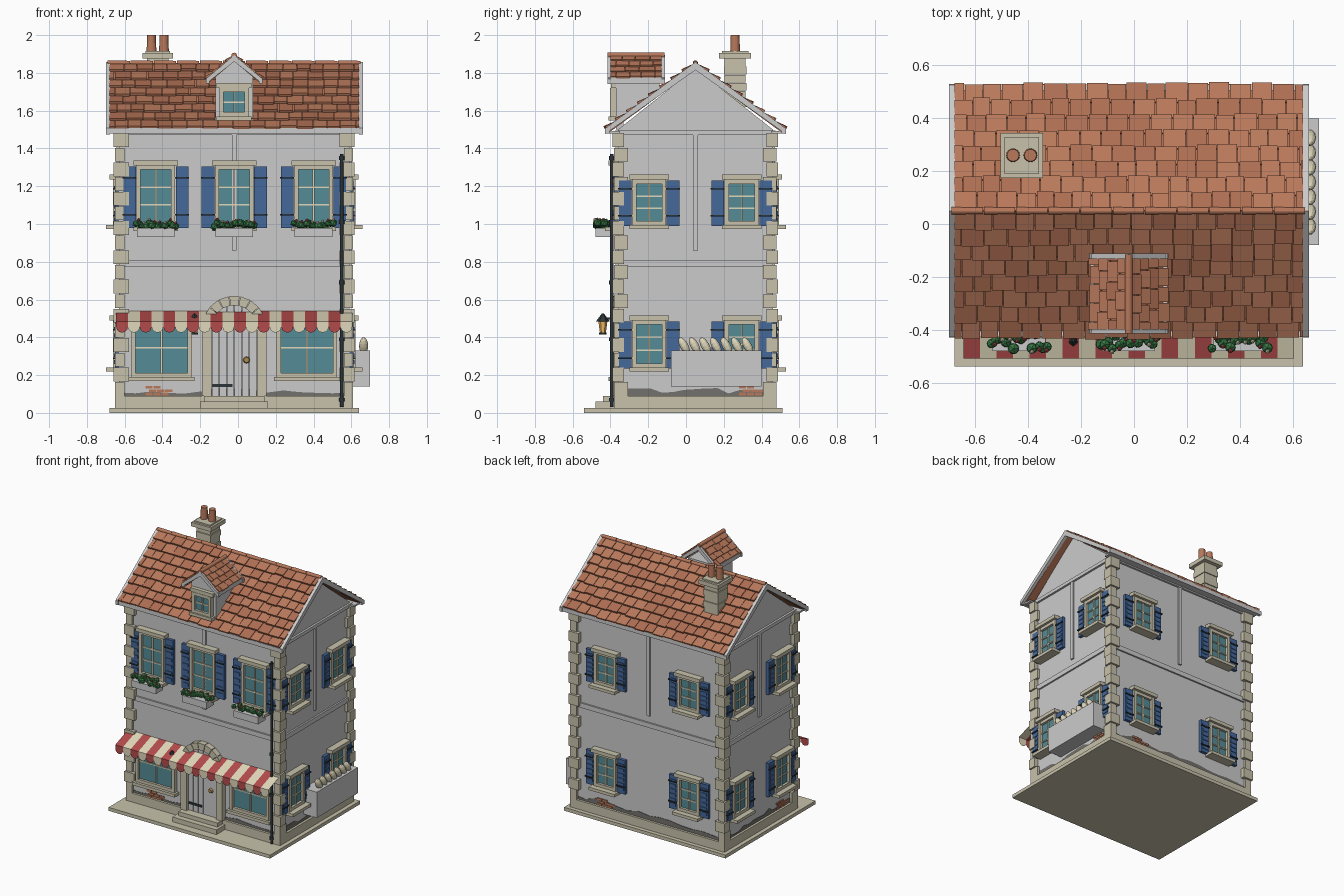
import bpy, bmesh, random
from math import pi, sin, cos, sqrt
from mathutils import Matrix, Vector

if "Cube" in bpy.data.objects:
    bpy.data.objects.remove(bpy.data.objects["Cube"])
random.seed(4)

CX, CY, HX, HY = -0.02, 0.05, 0.61, 0.41        # house centre and half sizes
T, R, I = Matrix.Translation, Matrix.Rotation, Matrix.Identity(4)
COL = dict(stone=(.58, .54, .41), tile=(.48, .19, .105), tile2=(.42, .155, .085), blue=(.06, .14, .33),
           glass=(.09, .26, .31), dark=(.025, .035, .04), green=(.04, .19, .06), red=(.45, .07, .07),
           cream=(.75, .69, .5), dirt=(.17, .165, .15), glow=(.9, .5, .12), brass=(.4, .26, .08))
parts = {}


def get(name, col=None):
    return parts.setdefault(name, (bmesh.new(), col))[0]


def prism(name, col, M, pts, y0, y1):
    """Extrude an x/z outline between two y values."""
    bm = get(name, col)
    a = [bm.verts.new(M @ Vector((x, y0, z))) for x, z in pts]
    b = [bm.verts.new(M @ Vector((x, y1, z))) for x, z in pts]
    bm.faces.new(a)
    bm.faces.new(b[::-1])
    for i in range(len(a)):
        j = (i + 1) % len(a)
        bm.faces.new((a[j], a[i], b[i], b[j]))


def box(name, col, M, x0, x1, y0, y1, z0, z1):
    prism(name, col, M, [(x0, z0), (x1, z0), (x1, z1), (x0, z1)], y0, y1)


def cyl(name, col, p, q, r, r2=None, n=12):
    p, q = Vector(p), Vector(q)
    m = T((p + q) / 2) @ (q - p).to_track_quat('Z', 'Y').to_matrix().to_4x4()
    bmesh.ops.create_cone(get(name, col), cap_ends=True, segments=n, radius1=r,
                          radius2=r if r2 is None else r2, depth=(q - p).length, matrix=m)


def ball(name, col, p, r):
    bmesh.ops.create_icosphere(get(name, col), subdivisions=1, radius=r, matrix=T(p))


def wall(deg, d):
    """Frame on a wall: x along it, -y outward, y=0 on its face."""
    return T((CX, CY, 0)) @ R(deg * pi / 180, 4, 'Z') @ T((0, -d, 0))


def window(M, u, z0, z1, w, shutters=True, cols=2, rows=3, sill=.07):
    h, f = w / 2, .022
    box("window_glass", 'glass', M, u - h + f, u + h - f, -.012, .01, z0 + f, z1 - f)
    for s in (-1, 1):
        x = sorted((u + s * h, u + s * (h - f)))
        box("window_surrounds", 'stone', M, *x, -.032, .01, z0, z1)
        if shutters:
            x = sorted((u + s * (h + .003), u + s * (h + .07)))
            box("shutters", 'blue', M, *x, -.022, .005, z0 - .005, z1 - .005)
            for k in range(6):                       # raised louvre slats
                zz = z0 + .02 + k * (z1 - z0 - .04) / 6
                box("shutters", 'blue', M, x[0] + .01, x[1] - .01, -.027, -.02, zz, zz + .02)
            for t in (.2, .8):
                zz = z0 + t * (z1 - z0)
                box("shutter_straps", 'dark', M, x[0] - .004, x[1] + .004, -.031, -.02, zz - .004, zz + .004)
    box("window_surrounds", 'stone', M, u - h, u + h, -.03, .01, z0, z0 + f)
    box("window_surrounds", 'stone', M, u - h, u + h, -.03, .01, z1 - f, z1)
    box("window_sills", 'stone', M, u - h - .015, u + h + .015, -sill, .01, z0 - .022, z0)
    box("window_lintels", 'stone', M, u - h - .015, u + h + .015, -sill * .7, .01, z1, z1 + .026)
    for k in range(1, cols):
        x = u - h + f + k * (w - 2 * f) / cols
        box("window_bars", 'cream', M, x - .005, x + .005, -.02, 0, z0 + f, z1 - f)
    for k in range(1, rows):
        z = z0 + f + k * (z1 - z0 - 2 * f) / rows
        box("window_bars", 'cream', M, u - h + f, u + h - f, -.019, 0, z - .004, z + .004)


def slope(origin, along, down, length, run, rows, tw, name):
    """Staggered tiles; along = ridge direction, down = fall line."""
    a, d = Vector(along), Vector(down).normalized()
    n = a.cross(d)
    if n.z < 0:
        n = -n
    M = Matrix.Translation(origin) @ Matrix((a, n, d)).transposed().to_4x4()
    box(name + "_deck", 'tile2', M, -length / 2, length / 2, -.018, 0, 0, run)
    p = run / rows
    for r in range(rows):
        x = -length / 2 - (tw / 2 if r % 2 else 0)
        while x < length / 2 - .004:
            w = tw * random.uniform(.85, 1.15)
            x0, x1 = max(x, -length / 2), min(x + w - .003, length / 2)
            if x1 - x0 > .008:
                end = (r + 1) * p + random.uniform(-.004, .006)
                tilt = M @ T((0, 0, r * p)) @ R(-.19 + random.uniform(-.03, .03), 4, 'X')
                box(name + random.choice(("_tiles", "_tiles", "_tiles_dark")), None, tilt,
                    x0, x1, -.004, .010, -.004, end - r * p)
            x += w


for nm in ("roof", "dormer_roof"):
    get(nm + "_tiles", 'tile')
    get(nm + "_tiles_dark", 'tile2')

# base slab, plinth, doorsteps
box("base_slab", 'stone', I, -.68, .64, -.54, .51, 0, .025)
box("plinth", 'stone', I, CX - HX - .02, CX + HX + .02, CY - HY - .02, CY + HY + .02, .025, .09)
box("door_steps", 'stone', I, -.20, .16, -.48, -.36, .025, .06)
box("door_steps", 'stone', I, -.18, .14, -.44, -.36, .06, .09)

# walls with gables, as a profile extruded across the width
prism("walls", None, T((CX, CY, 0)) @ R(pi / 2, 4, 'Z'),
      [(-HY, .05), (HY, .05), (HY, 1.50), (0, 1.825), (-HY, 1.50)], -HX, HX)

# bands, studs, dirt and exposed bricks on every wall
walls = [(wall(0, HY), HX), (wall(90, HX), HY), (wall(180, HY), HX), (wall(-90, HX), HY)]
for k, (M, h) in enumerate(walls):
    box("floor_bands", None, M, -h, h, -.012, .01, .775, .81)
    box("cornice_bands", None, M, -h - .01, h + .01, -.015, .01, 1.47, 1.495)
    box("wall_studs", None, M, -.013, .013, -.012, .01, .86, 1.475)
    pts = [(h, .085), (-h, .085)]
    pts += [(-h + 2 * h * i / 14, random.uniform(.10, .135)) for i in range(15)]
    if k == 0:                                        # leave the doorway clear
        pts = [(min(x, h), z) for x, z in pts]
    prism("damp_stain", 'dirt', M, pts, -.003, .005)
    b0 = (-.47, .23, -.42, .2)[k]
    for r in range(3):
        for c in range(3 - (r == 2)):
            x = b0 + c * .042 + (r % 2) * .02
            box("bare_bricks", 'tile', M, x, x + .038, -.007, .005, .092 + r * .018, .107 + r * .018)

# corner quoins, alternating long and short
for sx in (-1, 1):
    for sy in (-1, 1):
        for i in range(18):
            lx, ly = (.065, .045) if i % 2 else (.042, .065)
            o = .028 if i % 2 else .02
            x = sorted((CX + sx * (HX + o), CX + sx * (HX - lx + .012)))
            y = sorted((CY + sy * (HY + o), CY + sy * (HY - ly + .012)))
            box("quoins", 'stone', I, *x, *y, .09 + i * .0775, .09 + i * .0775 + .073)

# windows
F = walls[0][0]
for u in (-.415, 0, .42):
    window(F, u, .985, 1.31, .205)
    box("flower_boxes", None, F, u - .10, u + .10, -.12, -.035, .93, .98)
    for i in range(16):
        p = F @ Vector((u - .105 + .014 * i, -.085 + random.uniform(-.028, .028), .995 + random.uniform(-.008, .012)))
        ball("flower_leaves", 'green', p, random.uniform(.018, .024))
        if i % 2:
            c = random.choice(('red', 'cream', 'red'))
            ball("flowers_" + c, c, p + Vector((0, -.014, .018)), .009)
for u in (-.385, .385):
    window(F, u, .19, .50, .32, False, 2, 2, .05)
for M, us in ((walls[1][0], .245), (walls[2][0], .34), (walls[3][0], .245)):
    for u in (-us, us):
        window(M, u, .995, 1.235, .18)
        window(M, u, .24, .49, .18)

# arched doorway: jambs, voussoirs, planks, straps, ring
for s in (-1, 1):
    box("door_jambs", 'stone', F, *sorted((s * .12, s * .17)), -.04, .01, .09, .45)
N = 9
for i in range(N):
    a, b = pi * i / N, pi * (i + 1) / N - .02
    prism("door_arch", 'stone', F, [(r * cos(t), .45 + r * sin(t)) for r, t in
          ((.12, a), (.17, a), (.17, b), (.12, b))], -.042, .01)
for i in range(6):
    x0, x1 = -.12 + .04 * i + .0015, -.08 + .04 * i - .0015
    top = [(x, .45 + sqrt(max(0, .0144 - x * x))) for x in (x1, (x0 + x1) / 2, x0)]
    prism("door_planks", None, F, [(x0, .09), (x1, .09)] + top, -.018, .005)
for z in (.145, .46):
    box("door_straps", 'dark', F, -.115, -.01, -.024, -.01, z - .008, z + .008)
bmesh.ops.create_cone(get("door_ring", 'brass'), cap_ends=True, segments=12, radius1=.018, radius2=.013,
                      depth=.014, matrix=F @ T((.065, -.025, .28)) @ R(pi / 2, 4, 'X'))

# striped awning sheet with scalloped valance
for i in range(20):
    c = 'cream' if i % 2 else 'red'
    bm = get("awning_" + c, c)
    w = .0625
    x0 = -.645 + i * w
    drop = [(x0, .455)] + [(x0 + w / 2 - w / 2 * cos(t * pi / 6), .455 - .03 * sin(t * pi / 6)) for t in range(1, 6)]
    front = [bm.verts.new((x, -.51, z)) for x, z in drop + [(x0 + w, .455), (x0 + w, .485), (x0, .485)]]
    bm.faces.new(front)
    back = [bm.verts.new((x, -.36, .54)) for x in (x0, x0 + w)]
    bm.faces.new((front[-1], front[-2], back[1], back[0]))

# wall lantern
L = Vector((-.23, -.44, 0))
cyl("lantern_metal", 'dark', (-.23, -.36, .50), (-.23, -.44, .50), .006)
cyl("lantern_metal", 'dark', L + Vector((0, 0, .485)), L + Vector((0, 0, .525)), .036, .006, 6)
cyl("lantern_metal", 'dark', L + Vector((0, 0, .415)), L + Vector((0, 0, .425)), .02, None, 6)
cyl("lantern_light", 'glow', L + Vector((0, 0, .425)), L + Vector((0, 0, .485)), .016, .024, 6)

# drainpipe
cyl("drainpipe", 'dark', (.55, -.393, .03), (.55, -.393, 1.37), .009)
for z in (.06, .38, .68, 1.0, 1.34):
    cyl("drainpipe", 'dark', (.55, -.393, z), (.55, -.393, z + .02), .014)

# trough of loaves on the right wall
box("bread_trough", None, I, .58, .70, -.08, .40, .14, .33)
for i in range(7):
    m = T((.665, -.01 + i * .056, .355)) @ R(.5, 4, 'X') @ Matrix.Diagonal((.024, .022, .05, 1))
    bmesh.ops.create_uvsphere(get("loaves", 'cream'), u_segments=12, v_segments=8, radius=1, matrix=m)

# main roof: tiles, bargeboards, eaves boards, ridge
for s in (-1, 1):
    slope((CX, CY, 1.842), (1, 0, 0), (0, s * .47, -.345), 1.32, .583, 8, .078, "roof")
    for x in (-.70, .64):
        prism("bargeboards", None, T((x, CY, 0)) @ R(pi / 2, 4, 'Z'),
              [(0, 1.858), (s * .48, 1.505), (s * .48, 1.475), (0, 1.815)], -.022, 0)
    y = sorted((CY + s * .455, CY + s * .478))
    box("eaves_boards", None, I, -.70, .66, *y, 1.478, 1.508)
    box("soffits", None, I, -.68, .64, *sorted((CY + s * .40, CY + s * .46)), 1.48, 1.492)
for i in range(11):
    cyl("ridge_tiles", 'tile', (-.69 + i * .122, CY, 1.852), (-.572 + i * .122, CY, 1.852), .014, .012)

# dormer: body, window, little roof
D = T((CX, -.37, 0))
prism("dormer_body", None, D, [(-.10, 1.50), (.10, 1.50), (.10, 1.78), (0, 1.865), (-.10, 1.78)], 0, .04)
prism("dormer_cheeks", None, T((CX, 0, 0)) @ R(pi / 2, 4, 'Z'),
      [(-.37, 1.52), (-.14, 1.69), (-.14, 1.77), (-.37, 1.77)], -.10, .10)
window(D, 0, 1.57, 1.72, .155, False, 2, 2, .04)
for s in (-1, 1):
    slope((CX, -.265, 1.885), (0, 1, 0), (s * .14, 0, -.118), .27, .183, 4, .07, "dormer_roof")
    for y in (-.415, -.13):
        prism("dormer_bargeboards", None, T((CX, y, 0)),
              [(0, 1.895), (s * .15, 1.768), (s * .15, 1.742), (0, 1.86)], 0, .018)
    box("dormer_eaves", None, I, *sorted((CX + s * .13, CX + s * .146)), -.415, -.112, 1.745, 1.775)
cyl("dormer_ridge", 'tile', (CX, -.415, 1.892), (CX, -.115, 1.892), .015)

# chimney with courses, cap and pots
for i in range(6):
    g = .004 * (i % 2)
    box("chimney_stack", 'stone', I, -.485 + g, -.365 - g, .20 + g, .32 - g, 1.62 + i * .043, 1.661 + i * .043)
box("chimney_cap", 'stone', I, -.505, -.345, .175, .345, 1.875, 1.905)
box("chimney_cap", 'stone', I, -.49, -.36, .19, .33, 1.905, 1.915)
for x in (-.458, -.392):
    cyl("chimney_pots", 'tile', (x, .26, 1.91), (x, .26, 2.0), .026, .023, 16)

# turn every collected mesh into an object
mats = {}
for k, c in COL.items():
    mats[k] = bpy.data.materials.new(k)
    mats[k].diffuse_color = (*c, 1)
for name, (bm, col) in parts.items():
    bmesh.ops.recalc_face_normals(bm, faces=bm.faces)
    me = bpy.data.meshes.new(name)
    bm.to_mesh(me)
    bm.free()
    if col:
        me.materials.append(mats[col])
    bpy.context.collection.objects.link(bpy.data.objects.new(name, me))

for m in bpy.data.materials:
    if m.users and not m.is_grease_pencil:
        m.use_nodes = True
        m.node_tree.nodes["Principled BSDF"].inputs["Base Color"].default_value = m.diffuse_color
